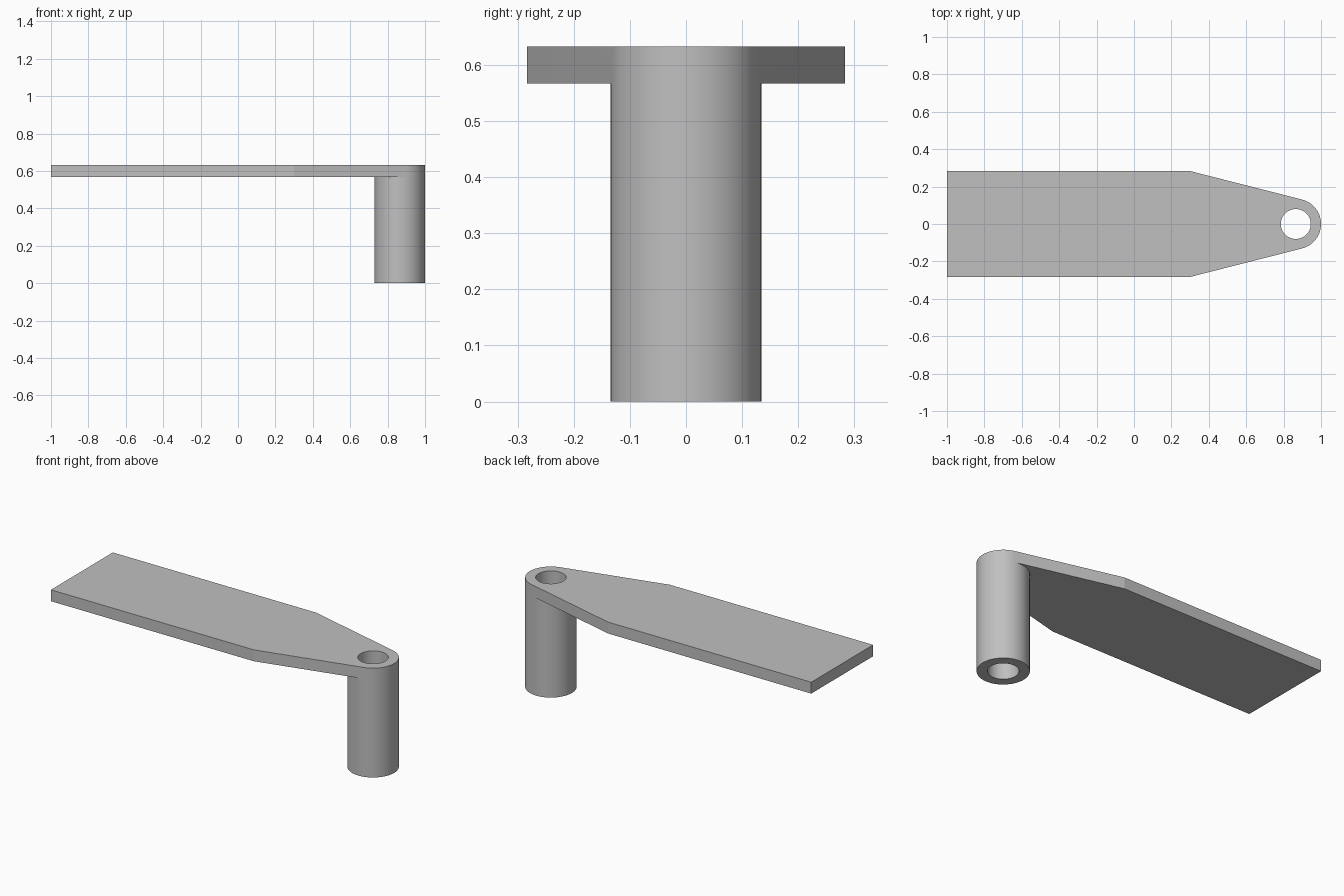
import bpy, bmesh, math

if "Cube" in bpy.data.objects:
    bpy.data.objects.remove(bpy.data.objects["Cube"])

CX, R_OUT, R_IN = 0.865, 0.135, 0.08        # tube centre and radii
Z_LOW, Z_TOP = 0.567, 0.633                 # plate underside and top
X_END, X_TAPER, HALF_W = -1.0, 0.3, 0.283   # plate outline

# Angle where the tapered side meets the tube tangentially
dx = X_TAPER - CX
tangent = math.atan2(HALF_W, dx) - math.acos(R_OUT / math.hypot(dx, HALF_W))

# Ring angles: the front arc first, then the back arc under the plate
N_FRONT, N_BACK = 28, 36
N = N_FRONT + N_BACK
angles = [-tangent + 2 * tangent * i / N_FRONT for i in range(N_FRONT)]
angles += [tangent + (2 * math.pi - 2 * tangent) * i / N_BACK for i in range(N_BACK)]

bm = bmesh.new()


def ring(radius, z):
    return [bm.verts.new((CX + radius * math.cos(a), radius * math.sin(a), z)) for a in angles]


def bridge(a, b, indices=range(N)):
    for i in indices:
        j = (i + 1) % N
        bm.faces.new((a[i], a[j], b[j], b[i]))


# Hollow tube
outer_0, outer_low, outer_top = (ring(R_OUT, z) for z in (0, Z_LOW, Z_TOP))
inner_0, inner_top = ring(R_IN, 0), ring(R_IN, Z_TOP)
bridge(outer_0, outer_low)
bridge(outer_low, outer_top, range(N_FRONT))
bridge(outer_top, inner_top)
bridge(inner_top, inner_0)
bridge(inner_0, outer_0)

# Flat arm, wrapped around the back of the tube
corners = [(X_TAPER, -HALF_W), (X_END, -HALF_W), (X_END, HALF_W), (X_TAPER, HALF_W)]
edges = []
for z, circle in ((Z_LOW, outer_low), (Z_TOP, outer_top)):
    body = [bm.verts.new((x, y, z)) for x, y in corners]
    back_arc = circle[N_FRONT:] + [circle[0]]
    bm.faces.new(back_arc + body)
    edges.append([circle[0]] + body + [circle[N_FRONT]])
low, top = edges
for i in range(len(low) - 1):
    bm.faces.new((low[i], low[i + 1], top[i + 1], top[i]))

bmesh.ops.recalc_face_normals(bm, faces=bm.faces)
mesh = bpy.data.meshes.new("arm_with_tube")
bm.to_mesh(mesh)
bm.free()

# Plain grey finish
grey = bpy.data.materials.new("grey")
grey.diffuse_color = (0.527, 0.527, 0.527, 1)
grey.use_nodes = True
grey.node_tree.nodes["Principled BSDF"].inputs["Base Color"].default_value = grey.diffuse_color
mesh.materials.append(grey)

arm = bpy.data.objects.new("arm_with_tube", mesh)
bpy.context.collection.objects.link(arm)
bpy.context.view_layer.objects.active = arm
arm.select_set(True)
bpy.ops.object.shade_smooth_by_angle(angle=math.radians(12))
